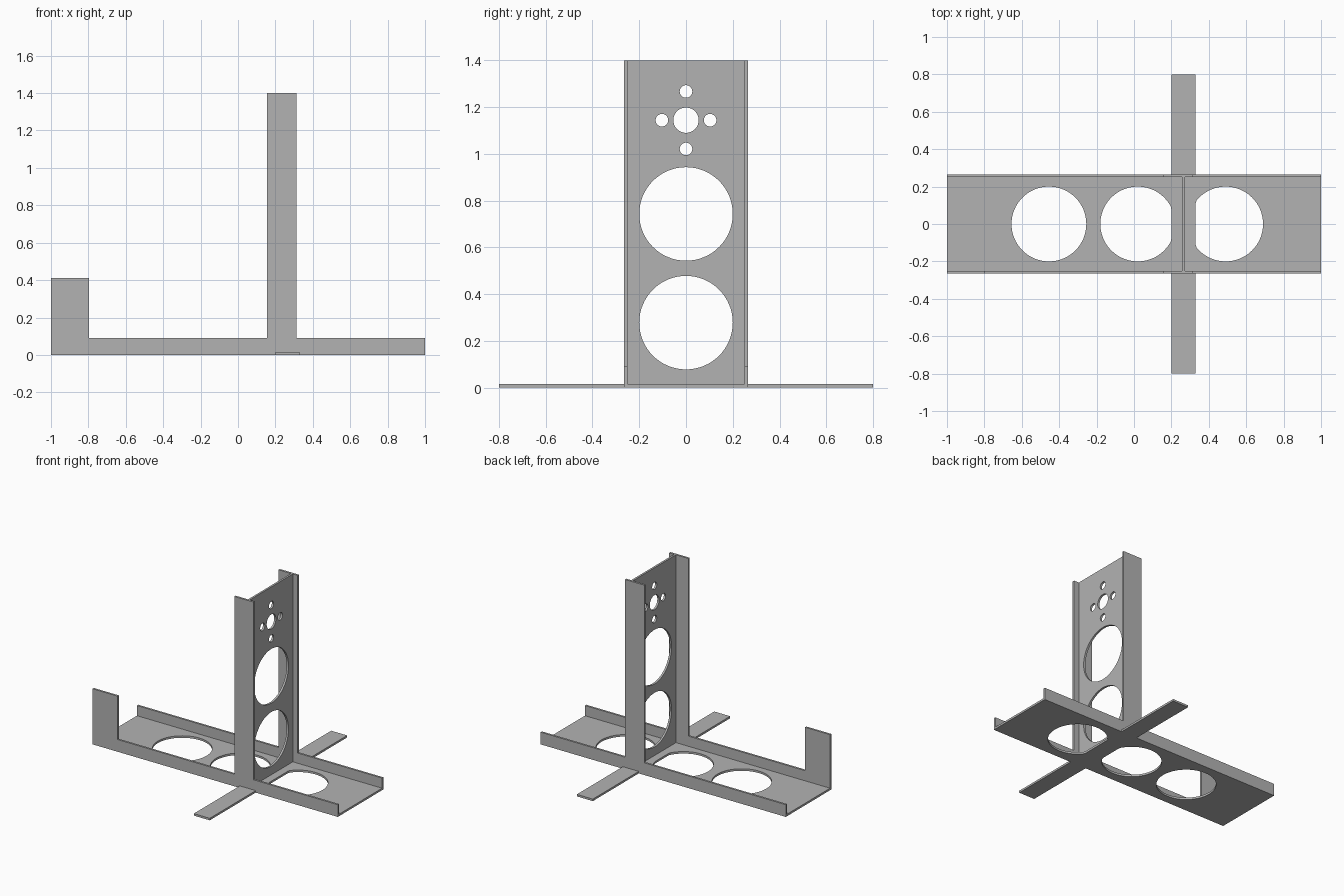
import bpy
import bmesh
from math import cos, sin, tau
from mathutils import Vector

cube = bpy.data.objects.get("Cube")
if cube:
    bpy.data.objects.remove(cube, do_unlink=True)

T = 0.015            # sheet thickness
HALF = 0.265         # half width of the channel sections
INNER = HALF - T
BAR = (0.2, 0.33)    # x range of the cross bar

grey = bpy.data.materials.new("plain_grey")
grey.use_nodes = True
grey.diffuse_color = (0.45, 0.45, 0.45, 1)
grey.node_tree.nodes["Principled BSDF"].inputs["Base Color"].default_value = grey.diffuse_color


def prism(name, outlines, place, sweep):
    """Extrude flat outlines; place maps (u, v) to 3D, sweep is the depth vector."""
    bm = bmesh.new()
    for outline in outlines:
        face = bm.faces.new([bm.verts.new(place(u, v)) for u, v in outline])
        moved = bmesh.ops.extrude_face_region(bm, geom=[face])["geom"]
        verts = [g for g in moved if isinstance(g, bmesh.types.BMVert)]
        bmesh.ops.translate(bm, vec=Vector(sweep), verts=verts)
        if face.is_valid and len(face.link_loops if hasattr(face, "link_loops") else face.loops) and \
                not any(len(e.link_faces) == 1 for e in bm.edges) and \
                any(len(e.link_faces) > 2 for e in face.edges):
            bm.faces.remove(face)
    bmesh.ops.holes_fill(bm, edges=[e for e in bm.edges if e.is_boundary], sides=0)
    bmesh.ops.recalc_face_normals(bm, faces=bm.faces)
    mesh = bpy.data.meshes.new(name)
    bm.to_mesh(mesh)
    bm.free()
    mesh.materials.append(grey)
    obj = bpy.data.objects.new(name, mesh)
    bpy.context.collection.objects.link(obj)
    return obj


def rect(u0, v0, u1, v1):
    return [(u0, v0), (u1, v0), (u1, v1), (u0, v1)]


def circle(u, v, r, n=64):
    return [(u + r * cos(tau * i / n), v + r * sin(tau * i / n)) for i in range(n)]


def clip(outline, low, high):
    """Flatten an outline against limits in u, dropping repeated edge points."""
    pts = [(min(max(u, low), high), v) for u, v in outline]
    return [p for i, p in enumerate(pts)
            if not (p[0] in (low, high) and pts[i - 1][0] == p[0]
                    and pts[(i + 1) % len(pts)][0] == p[0])]


def cut(obj, cutter):
    """Bake the difference into obj and remove the cutter."""
    cutter.hide_render = True
    mod = obj.modifiers.new("holes", "BOOLEAN")
    mod.operation = "DIFFERENCE"
    mod.solver = "EXACT"
    mod.object = cutter
    bpy.context.view_layer.update()
    graph = bpy.context.evaluated_depsgraph_get()
    baked = bpy.data.meshes.new_from_object(obj.evaluated_get(graph))
    obj.modifiers.clear()
    obj.data = baked
    bpy.data.objects.remove(cutter, do_unlink=True)
    bpy.ops.object.select_all(action="DESELECT")
    obj.select_set(True)
    bpy.context.view_layer.objects.active = obj
    bpy.ops.object.shade_smooth_by_angle()


# Base plate with lightening holes, trimmed where the cross bar passes
floor = prism("base_plate", [rect(-1, -INNER, 1, INNER)],
              lambda u, v: (u, v, 0), (0, 0, T))
holes = [circle(-0.455, 0, 0.2),
         clip(circle(0.02, 0, 0.2), -1, BAR[0]),
         clip(circle(0.49, 0, 0.2), BAR[1], 1)]
cut(floor, prism("base_cutter", holes, lambda u, v: (u, v, -0.1), (0, 0, 0.3)))

# Upright web with two large holes and a motor mount pattern
web = prism("upright_web", [rect(-INNER, T, INNER, 1.4)],
            lambda u, v: (0.257, u, v), (T, 0, 0))
holes = [circle(0, z, 0.2) for z in (0.278, 0.743)]
holes.append(circle(0, 1.144, 0.054))
holes += [circle(y, 1.144 + dz, 0.027, 32)
          for y, dz in ((0.103, 0), (-0.103, 0), (0, 0.123), (0, -0.123))]
cut(web, prism("web_cutter", holes, lambda u, v: (0.15, u, v), (0.3, 0, 0)))

# Side walls: low rail and upright flange in one sheet, the front one with an end tab
RAIL, FLANGE = 0.09, (0.155, 0.312)
wall = [(1, 0), (1, RAIL), (FLANGE[1], RAIL), (FLANGE[1], 1.4),
        (FLANGE[0], 1.4), (FLANGE[0], RAIL)]
tab = [(-0.797, RAIL), (-0.797, 0.41), (-1, 0.41), (-1, 0)]
prism("front_wall", [wall + tab], lambda u, v: (u, -HALF, v), (0, T, 0))
prism("back_wall", [wall + [(-1, RAIL), (-1, 0)]],
      lambda u, v: (u, INNER, v), (0, T, 0))

# Cross bar arms on both sides of the base
for name, side in (("front_arm", -1), ("back_arm", 1)):
    prism(name, [rect(BAR[0], side * HALF, BAR[1], side * 0.8)],
          lambda u, v: (u, v, 0), (0, 0, T))
